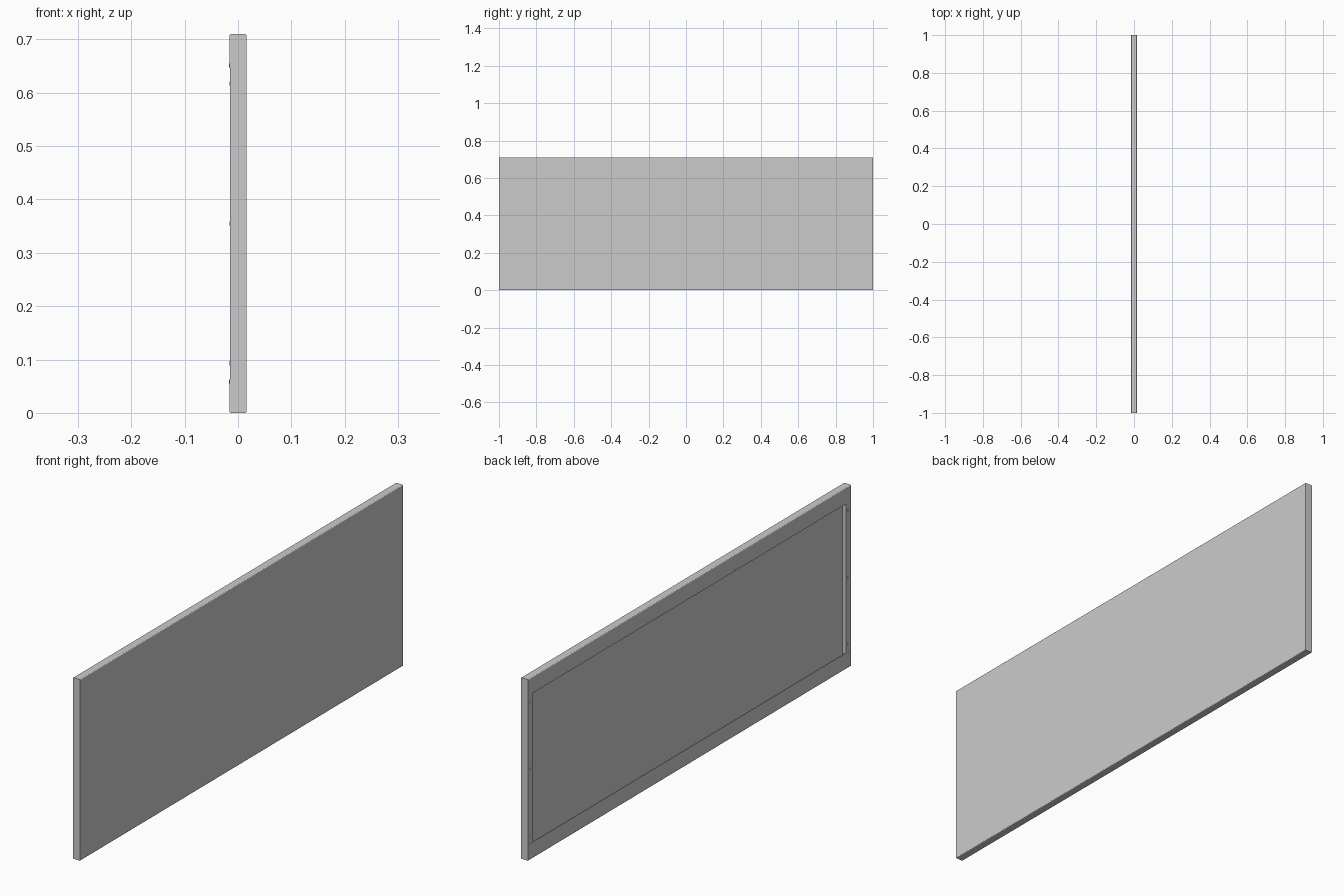
import bpy, bmesh
from math import cos, sin, pi, radians
from mathutils import Matrix

if "Cube" in bpy.data.objects:
    bpy.data.objects.remove(bpy.data.objects["Cube"])

H, T, L = 0.71, 0.016, 1.0       # height, half thickness, half length
RAIL, STILE, R = 0.063, 0.97, 0.003
BOARD_BACK = 0.0                 # x of the recessed back face


def finish(bm, name):
    bmesh.ops.recalc_face_normals(bm, faces=bm.faces)
    me = bpy.data.meshes.new(name)
    bm.to_mesh(me)
    bm.free()
    ob = bpy.data.objects.new(name, me)
    bpy.context.collection.objects.link(ob)
    return ob


def arc(cx, cz, a0):
    # quarter-round corner of the panel section
    return [(cx + R * cos(radians(a0 + i * 30)), cz + R * sin(radians(a0 + i * 30)))
            for i in range(4)]


# Panel body: rounded section extruded along y
profile = (arc(T - R, R, -90) + arc(T - R, H - R, 0)
           + arc(-T + R, H - R, 90) + arc(-T + R, R, 180))
bm = bmesh.new()
face = bm.faces.new([bm.verts.new((x, -L, z)) for x, z in profile])
ext = bmesh.ops.extrude_face_region(bm, geom=[face], use_keep_orig=True)
bmesh.ops.translate(bm, vec=(0, 2 * L, 0),
                    verts=[v for v in ext["geom"] if isinstance(v, bmesh.types.BMVert)])
panel = finish(bm, "panel_with_frame")


def cut(name, x0, x1, y, z):
    # subtract a box spanning +-y and z..H-z
    bm = bmesh.new()
    m = Matrix.Translation(((x0 + x1) / 2, 0, H / 2))
    bmesh.ops.create_cube(bm, size=1, matrix=m @ Matrix.Diagonal((x1 - x0, 2 * y, H - 2 * z, 1)))
    cutter = finish(bm, name)
    cutter.hide_render = True
    cutter.hide_set(True)
    mod = panel.modifiers.new(name, 'BOOLEAN')
    mod.operation, mod.solver, mod.object = 'DIFFERENCE', 'EXACT', cutter


# Hollow behind the rail lips, the back opening, and the slightly sunk end stiles
cut("hollow_cutter", -0.0135, BOARD_BACK, STILE, 0.0035)
cut("opening_cutter", -0.03, -0.008, STILE, RAIL)
cut("stile_cutter", -0.04, -0.0154, 1.1, RAIL)


# Screw heads on the back
def screw(name, x, y, z):
    bm = bmesh.new()
    bmesh.ops.create_cone(bm, cap_ends=True, segments=10, radius1=0.004, radius2=0.004,
                          depth=0.002,
                          matrix=Matrix.Translation((x, y, z)) @ Matrix.Rotation(pi / 2, 4, 'Y'))
    finish(bm, name)


for y in (-0.835, -0.28, 0, 0.28, 0.835):
    for z in (RAIL - 0.004, H - RAIL + 0.004):
        screw("rail_screw", -0.0154, y, z)
for y in (-0.983, 0.983):
    for z in (0.093, H / 2, H - 0.093):
        screw("stile_screw", -0.015, y, z)
